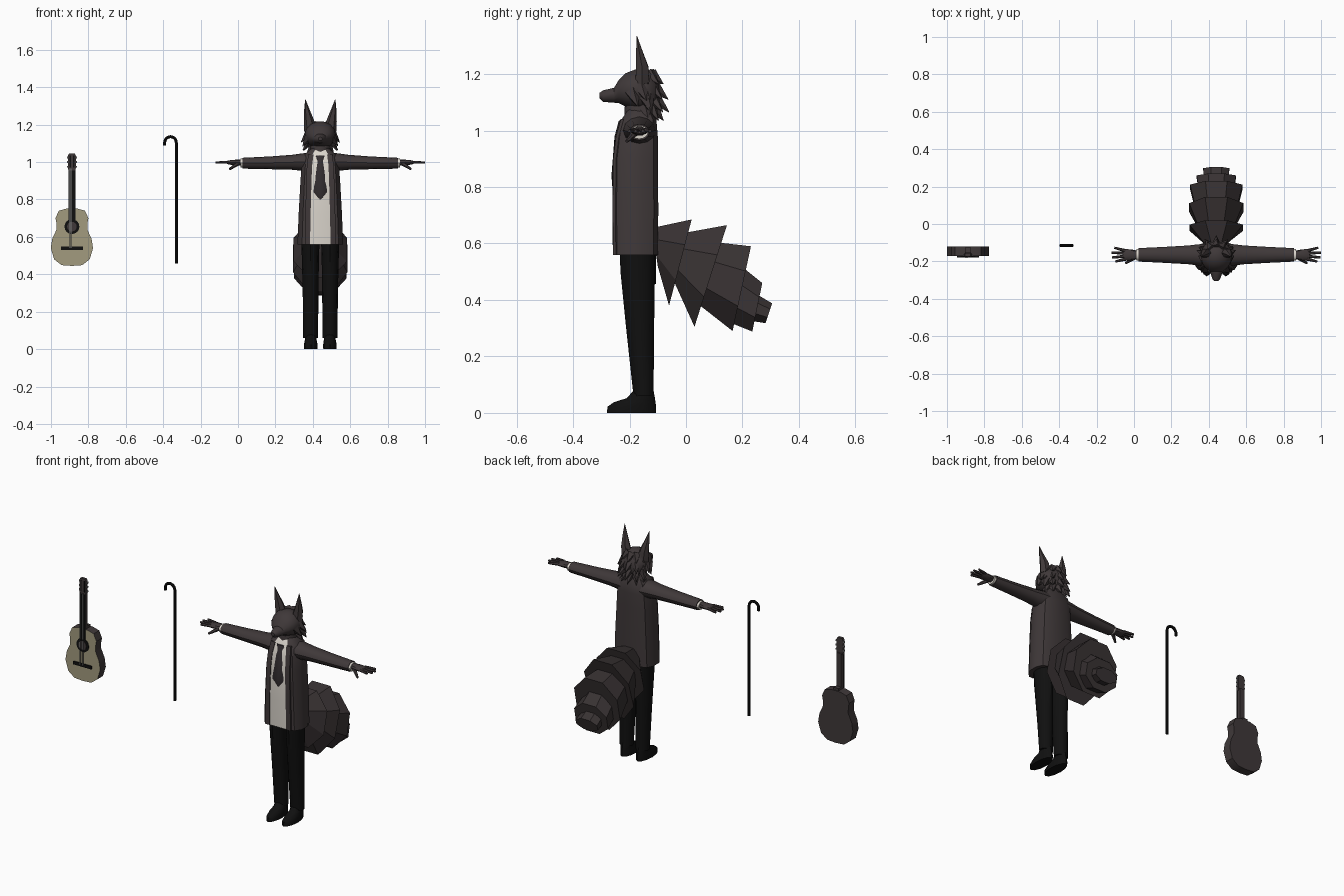
import bpy, bmesh, math
from mathutils import Vector

if "Cube" in bpy.data.objects:
    bpy.data.objects.remove(bpy.data.objects["Cube"])

CX, CY = 0.44, -0.165          # figure axis
GX = -0.888                    # guitar axis


def material(name, rgb):
    m = bpy.data.materials.new(name)
    m.diffuse_color = (*rgb, 1)
    m.use_nodes = True
    m.node_tree.nodes["Principled BSDF"].inputs["Base Color"].default_value = m.diffuse_color
    return m


FUR = material("charcoal brown", (0.050, 0.040, 0.041))
TAIL = material("dark tail brown", (0.040, 0.032, 0.033))
BLACK = material("black cloth", (0.005, 0.005, 0.005))
WHITE = material("shirt white", (0.70, 0.66, 0.60))
WOOD = material("pale wood", (0.36, 0.325, 0.21))
TIE = material("tie grey", (0.034, 0.028, 0.031))
STEEL = material("string grey", (0.22, 0.22, 0.22))


def loft(name, rings, mats, rule=None, smooth=35):
    """Skin a list of equal-length point rings, with capped ends."""
    bm = bmesh.new()
    vs = [[bm.verts.new(p) for p in r] for r in rings]
    n = len(vs[0])
    for a, b in zip(vs, vs[1:]):
        for i in range(n):
            j = (i + 1) % n
            bm.faces.new((a[i], a[j], b[j], b[i]))
    bm.faces.new(vs[0])
    bm.faces.new(vs[-1])
    bmesh.ops.recalc_face_normals(bm, faces=bm.faces)
    bm.normal_update()
    mats = mats if isinstance(mats, list) else [mats]
    for f in bm.faces:
        if rule and rule(f):
            f.material_index = 1
    me = bpy.data.meshes.new(name)
    bm.to_mesh(me)
    bm.free()
    for m in mats:
        me.materials.append(m)
    ob = bpy.data.objects.new(name, me)
    bpy.context.collection.objects.link(ob)
    if smooth:
        bpy.ops.object.select_all(action='DESELECT')
        ob.select_set(True)
        bpy.context.view_layer.objects.active = ob
        bpy.ops.object.shade_smooth_by_angle(angle=math.radians(smooth))
    return ob


def oval(c, u, v, n=12, turn=0.0):
    c, u, v = Vector(c), Vector(u), Vector(v)
    ts = [2 * math.pi * i / n + turn for i in range(n)]
    return [c + u * math.cos(t) + v * math.sin(t) for t in ts]


def level(cx, z, rx, yf, yb, n=12):
    """Horizontal oval from its front and back limits."""
    return oval((cx, (yf + yb) / 2, z), (rx, 0, 0), (0, (yb - yf) / 2, 0), n)


def spike(name, p, q, r1, r2, mat, n=6, flat=1.0, smooth=35):
    p, q = Vector(p), Vector(q)
    d = (q - p).normalized()
    u = d.cross(Vector((0, 0, 1))).normalized()
    v = u.cross(d) * flat
    return loft(name, [oval(p, u * r1, v * r1, n), oval(q, u * r2, v * r2, n)], mat, smooth=smooth)


def box(name, x0, x1, y0, y1, z0, z1, mat):
    return loft(name, [[(x0, y0, z), (x1, y0, z), (x1, y1, z), (x0, y1, z)] for z in (z0, z1)],
                mat, smooth=0)


# Jacket with the shirt showing in its open front
half = [(0, -1), (.5, -1), (.8, -.86), (1, -.4), (1, .3), (.86, .8), (.5, 1), (0, 1)]
outline = half + [(-x, y) for x, y in half[-2:0:-1]]
torso = [(.56, .122, -.255, -.10), (.72, .116, -.257, -.098), (.90, .106, -.255, -.10),
         (.98, .100, -.245, -.10), (1.04, .085, -.228, -.105), (1.075, .045, -.205, -.125)]
loft("jacket", [[(CX + x * rx, (f + b) / 2 + y * (b - f) / 2, z) for x, y in outline]
                for z, rx, f, b in torso], [FUR, WHITE],
     lambda f: f.normal.y < -.5 and abs(f.calc_center_median().x - CX) < .5 * .062)
for s in (-1, 1):
    # Raised jacket edges beside the shirt
    loft("lapel", [[(CX + s * (rx * .5 + dx), f + dy, z) for dx, dy in
                    ((-.006, -.004), (.022, -.003), (.022, .01), (-.006, .01))]
                   for z, rx, f, b in torso[:5]], FUR)

# Tie
loft("tie", [level(CX, z, w, y, y + .012, 8) for z, w, y in
             ((.80, .003, -.261), (.84, .037, -.264), (.98, .018, -.253),
              (1.005, .014, -.246), (1.035, .024, -.238))], TIE)

# Neck and head, lofted from the nose backwards
loft("neck", [level(CX, z, r, -.165 - r, -.165 + r) for z, r in ((1.03, .055), (1.12, .05))], FUR)
loft("head", [oval((CX, y, z), (rx, 0, 0), (0, 0, rz), 14) for y, z, rx, rz in
              ((-.306, 1.124, .011, .010), (-.293, 1.122, .021, .021), (-.255, 1.125, .034, .027),
               (-.238, 1.138, .055, .042), (-.215, 1.144, .072, .060), (-.18, 1.145, .083, .073),
               (-.14, 1.14, .080, .074), (-.11, 1.135, .06, .058), (-.095, 1.13, .03, .03))], FUR)

for s in (-1, 1):
    # Ears
    loft("ear", [oval((CX + s * x, y, z), (w, 0, s * -.2 * w), (0, d, 0), 6) for x, y, z, w, d in
                 ((.052, -.155, 1.17, .035, .028), (.062, -.155, 1.225, .026, .025),
                  (.073, -.166, 1.285, .013, .012), (.080, -.174, 1.335, .001, .001))], FUR)
    # Cheek tufts
    for y, z, tx, tz in ((-.19, 1.12, .095, 1.085), (-.16, 1.14, .104, 1.105), (-.14, 1.10, .090, 1.06)):
        spike("cheek_tuft", (CX + s * .06, y, z + .015), (CX + s * tx, y + .02, tz), .028, .001, FUR, 5, smooth=0)

# Mane of spikes down the back of the head
for z, reach, drop, r in ((1.185, .080, .02, .03), (1.155, .097, .045, .032),
                          (1.12, .100, .055, .032), (1.085, .080, .05, .03)):
    for a in (-70, -38, 0, 38, 70):
        t = math.radians(a)
        d = Vector((math.sin(t), math.cos(t), 0))
        p = Vector((CX, -.16, z))
        q = p + d * reach - Vector((0, 0, drop))
        spike("mane_tuft", p + d * .035 + Vector((0, 0, .01)), q, r, .001, FUR, 5, smooth=0)

for s in (-1, 1):
    def side(dx):
        return CX + s * dx

    # Sleeve, cuff and hand
    loft("sleeve", [oval((side(x), CY, z), (0, ry, 0), (0, 0, rz), 12) for x, z, ry, rz in
                    ((.05, 1.0, .060, .052), (.10, 1.0, .056, .046), (.15, .999, .050, .040),
                     (.27, .996, .043, .034), (.415, .994, .036, .029))], FUR)
    loft("cuff", [oval((side(x), CY, .994), (0, .031, 0), (0, 0, .024), 12) for x in (.41, .427)], WHITE)
    loft("palm", [oval((side(x), CY, .998), (0, ry, 0), (0, 0, rz), 10) for x, ry, rz in
                  ((.42, .022, .017), (.45, .028, .016), (.488, .032, .012), (.498, .028, .008))], FUR)
    for y0, y1, tip in ((.022, .038, .545), (.008, .012, .56), (-.007, -.014, .558), (-.022, -.036, .54)):
        spike("finger", (side(.485), CY + y0, 1.0), (side(tip), CY + y1, .998), .009, .006, FUR)
    spike("thumb", (side(.44), CY - .015, .992), (side(.485), CY - .045, .962), .012, .006, FUR)

    # Trouser leg and shoe
    loft("trouser_leg", [level(side(x), z, rx, f, b) for x, z, rx, f, b in
                         ((.052, .06, .040, -.186, -.115), (.052, .30, .042, -.212, -.113),
                          (.053, .50, .046, -.232, -.110), (.053, .60, .050, -.236, -.110))], BLACK)
    loft("shoe", [level(side(.051), z, rx, f, b) for z, rx, f, b in
                  ((0, .035, -.28, -.106), (.022, .036, -.278, -.106), (.038, .034, -.255, -.108),
                   (.052, .031, -.21, -.11), (.08, .030, -.185, -.115))], BLACK)

# Tail of overlapping flared tufts: near (top, bottom, half width), far (same)
tufts = [((-.12, .655), (-.10, .52), .055, (.02, .685), (-.06, .38), .143),
         ((-.02, .635), (-.04, .46), .09, (.145, .665), (.03, .305), .145),
         ((.10, .605), (.05, .38), .11, (.23, .59), (.165, .29), .140),
         ((.17, .54), (.13, .33), .09, (.27, .46), (.235, .288), .105),
         ((.20, .45), (.20, .33), .06, (.305, .388), (.282, .318), .070)]


def tail_ring(top, bottom, w):
    t, b = Vector((CX, *top)), Vector((CX, *bottom))
    k = 1 / math.cos(math.pi / 8)
    return oval((t + b) / 2, (w * k, 0, 0), (t - b) / 2 * k, 8, math.pi / 8)


for t in tufts:
    loft("tail_tuft", [tail_ring(*t[:3]), tail_ring(*t[3:])], TAIL, smooth=0)

# Cane: straight shaft and half-circle hook
path = [Vector((-.33, -.115, .457)), Vector((-.33, -.115, 1.105))]
path += [Vector((-.361 + .031 * math.cos(a), -.115, 1.105 + .031 * math.sin(a)))
         for a in (math.pi * i / 10 for i in range(1, 11))] + [Vector((-.392, -.115, 1.09))]
rings = []
for i, p in enumerate(path):
    d = (path[min(i + 1, len(path) - 1)] - path[max(i - 1, 0)]).normalized()
    rings.append(oval(p, d.cross(Vector((0, 1, 0))) * .008, (0, .008, 0), 8))
loft("cane", rings, BLACK)

# Guitar body
gh = [(0, .445), (.055, .449), (.095, .48), (.113, .54), (.105, .59), (.082, .64),
      (.083, .675), (.088, .70), (.070, .74), (.03, .751), (0, .751)]
gout = gh + [(-x, z) for x, z in gh[-2:0:-1]]
loft("guitar_body", [[(GX + x, y, z) for x, z in gout] for y in (-.172, -.12)], [FUR, WOOD],
     lambda f: f.normal.y < -.9)
# Sound hole with its rosette
for nm, r, y, m in (("rosette", .040, -.175, BLACK), ("sound_hole", .026, -.177, FUR)):
    loft(nm, [oval((GX, yy, .655), (r, 0, 0), (0, 0, r), 16) for yy in (y, -.170)], m)
# Bridge, neck, fingerboard, headstock
box("bridge", GX - .058, GX + .058, -.179, -.171, .530, .548, BLACK)
box("neck_shaft", GX - .016, GX + .016, -.172, -.150, .74, .96, FUR)
box("heel", GX - .016, GX + .016, -.172, -.125, .74, .765, FUR)
box("fingerboard", GX - .018, GX + .018, -.178, -.171, .69, .955, BLACK)
loft("headstock", [[(GX + a * w, y, z) for a, y in ((-1, -.174), (1, -.174), (1, -.158), (-1, -.158))]
                   for z, w in ((.95, .018), (.97, .021), (1.035, .021), (1.047, .015))], FUR, smooth=0)
for s in (-1, 1):
    for z in (.975, 1.0, 1.025):
        x = GX + s * .021
        box("tuning_peg", min(x, x + s * .006), max(x, x + s * .006), -.170, -.160, z - .005, z + .005, STEEL)
    box("headstock_slot", GX + s * .010 - .004, GX + s * .010 + .004, -.1755, -.173, .97, 1.035, BLACK)
# Strings
for i in range(6):
    x = GX + (i - 2.5) * .0055
    box("string", x - .0008, x + .0008, -.1815, -.180, .54, .965, STEEL)
